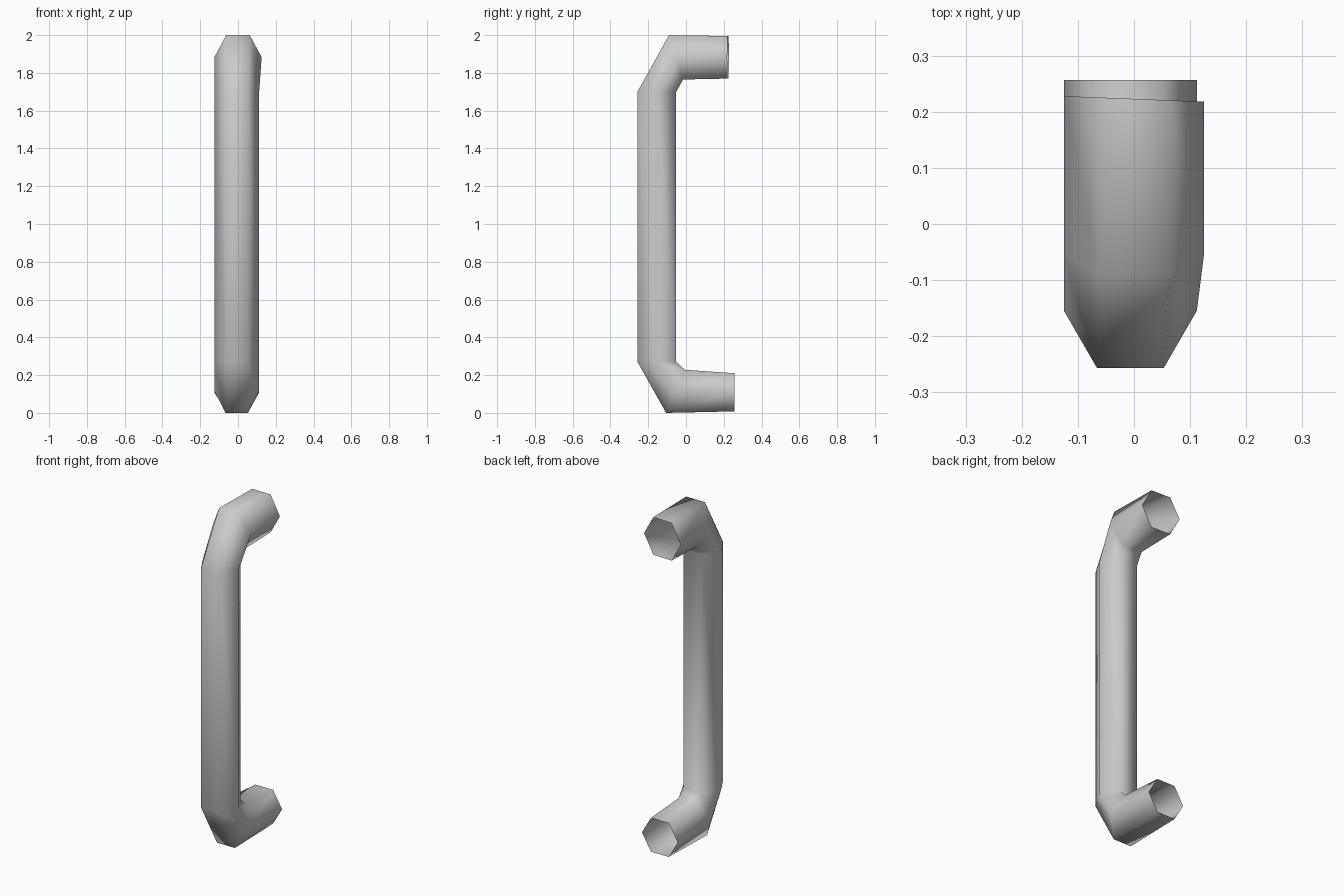
import bpy, bmesh

if "Cube" in bpy.data.objects:
    bpy.data.objects.remove(bpy.data.objects["Cube"])

# Rings along the tube: outer (y, z), inner (y, z), left x, right x, skew of y across x
RINGS = [
    ((0.223, 1.995), (0.223, 1.77), -0.125, 0.125, -0.005),   # top open end
    ((-0.09, 2.0), (-0.015, 1.765), -0.125, 0.125, 0),        # top elbow
    ((-0.257, 1.70), (-0.052, 1.70), -0.125, 0.112, 0),       # grip top
    ((-0.257, 0.27), (-0.052, 0.27), -0.125, 0.112, 0),       # grip bottom
    ((-0.105, 0.0), (-0.005, 0.228), -0.125, 0.112, 0),       # bottom elbow
    ((0.257, 0.008), (0.257, 0.21), -0.125, 0.112, 0),        # bottom open end
]
# Hexagon corners: (position across x from -1 to 1, blend from outer 0 to inner 1)
HEX = [(-0.5, 0), (0.5, 0), (1, 0.5), (0.5, 1), (-0.5, 1), (-1, 0.5)]


def ring_verts(bm, outer, inner, left, right, skew):
    cx, r = (left + right) / 2, (right - left) / 2
    return [bm.verts.new((cx + r * u,
                          outer[0] + (inner[0] - outer[0]) * t + skew * u,
                          outer[1] + (inner[1] - outer[1]) * t))
            for u, t in HEX]


# Bent six-sided handle tube, open at both ends
bm = bmesh.new()
rings = [ring_verts(bm, *r) for r in RINGS]
for a, b in zip(rings, rings[1:]):
    for i in range(6):
        j = (i + 1) % 6
        bm.faces.new((a[i], b[i], b[j], a[j]))
for f in bm.faces:
    f.smooth = True
bm.normal_update()
# Front grip faces must point to -y
front = min(bm.faces, key=lambda f: f.calc_center_median().y)
if front.normal.y > 0:
    bmesh.ops.reverse_faces(bm, faces=bm.faces[:])
mesh = bpy.data.meshes.new("handle_tube")
bm.to_mesh(mesh)
bm.free()
handle = bpy.data.objects.new("handle_tube", mesh)
bpy.context.collection.objects.link(handle)
